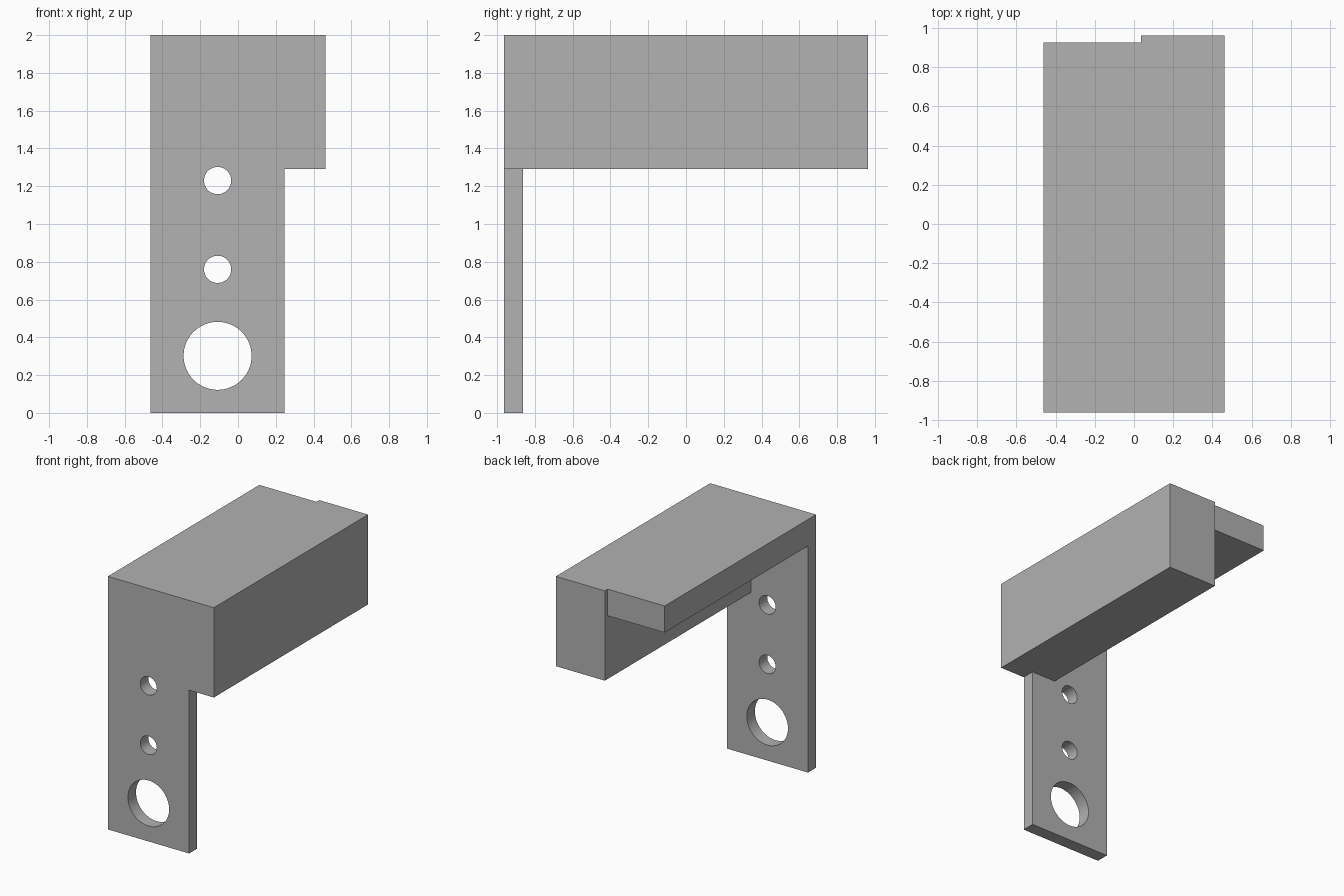
import bpy
import bmesh
import math
from mathutils import Matrix, Vector

cube = bpy.data.objects.get("Cube")
if cube:
    bpy.data.objects.remove(cube, do_unlink=True)

# Single plain grey
grey = bpy.data.materials.new("plain_grey")
grey.use_nodes = True
colour = (0.445, 0.445, 0.445, 1)
grey.diffuse_color = colour
grey.node_tree.nodes["Principled BSDF"].inputs["Base Color"].default_value = colour


def new_object(name, bm):
    mesh = bpy.data.meshes.new(name)
    bm.to_mesh(mesh)
    bm.free()
    mesh.materials.append(grey)
    obj = bpy.data.objects.new(name, mesh)
    bpy.context.collection.objects.link(obj)
    return obj


def box(name, low, high):
    low, high = Vector(low), Vector(high)
    bm = bmesh.new()
    matrix = Matrix.Translation((low + high) / 2) @ Matrix.Diagonal((high - low).to_4d())
    bmesh.ops.create_cube(bm, size=1, matrix=matrix)
    return new_object(name, bm)


def hole_cutter(name, x, y, z, radius):
    bm = bmesh.new()
    matrix = Matrix.Translation((x, y, z)) @ Matrix.Rotation(math.pi / 2, 4, "X")
    bmesh.ops.create_cone(bm, cap_ends=True, segments=64, radius1=radius,
                          radius2=radius, depth=0.3, matrix=matrix)
    return new_object(name, bm)


def combine(target, other, operation):
    mod = target.modifiers.new(operation.lower(), "BOOLEAN")
    mod.operation = operation
    mod.solver = "EXACT"
    mod.object = other
    bpy.context.view_layer.objects.active = target
    bpy.ops.object.modifier_apply(modifier=mod.name)
    bpy.data.objects.remove(other, do_unlink=True)


SIDE, FRONT, BACK, TOP = 0.463, -0.963, 0.963, 2.0
PLATE_RIGHT, PLATE_BACK = 0.247, -0.862
BLOCK_LEFT, BLOCK_BOTTOM = 0.035, 1.29

# Upright mounting plate, long side block and thin top slab
bracket = box("bracket", (-SIDE, FRONT, 0), (PLATE_RIGHT, PLATE_BACK, TOP))
block = box("side_block", (BLOCK_LEFT, FRONT, BLOCK_BOTTOM), (SIDE, BACK, TOP))
slab = box("top_slab", (-SIDE, FRONT, 1.79), (0.2, 0.928, TOP))
for part in (block, slab):
    combine(bracket, part, "UNION")

# Large hole and two screw holes through the plate
for z, radius in ((0.302, 0.18), (0.76, 0.072), (1.23, 0.072)):
    cutter = hole_cutter("hole_cutter", (PLATE_RIGHT - SIDE) / 2,
                         (FRONT + PLATE_BACK) / 2, z, radius)
    combine(bracket, cutter, "DIFFERENCE")

# Smooth hole walls, crisp edges
bpy.ops.object.select_all(action="DESELECT")
bracket.select_set(True)
bpy.context.view_layer.objects.active = bracket
bpy.ops.object.shade_smooth_by_angle(angle=math.radians(30))
